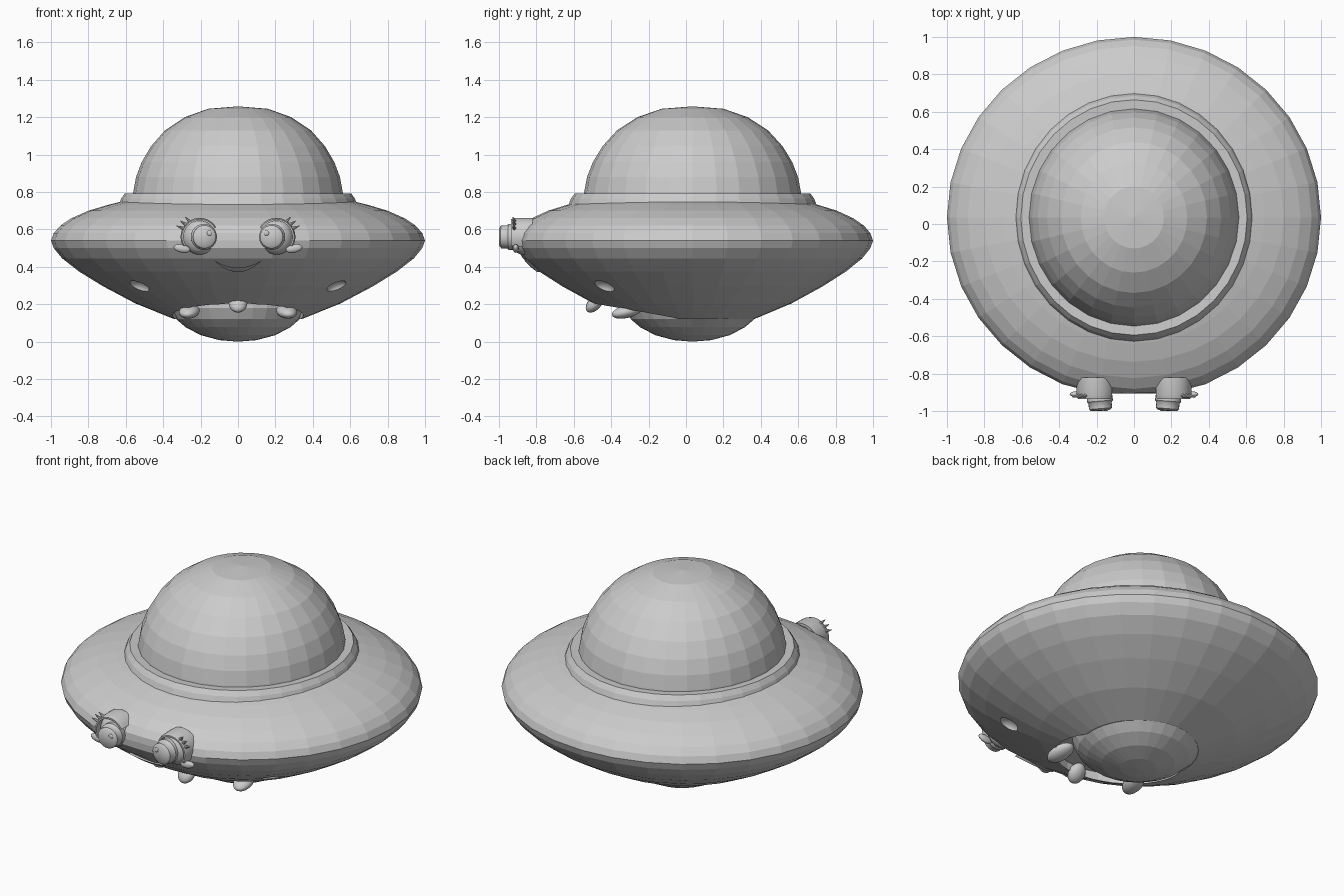
import bpy, bmesh
from math import sin, cos, pi, radians, sqrt
from mathutils import Vector, Matrix

if "Cube" in bpy.data.objects:
    bpy.data.objects.remove(bpy.data.objects["Cube"])

CY = 0.035          # centre of the saucer along y
HULL_Y = 0.965      # hull is slightly shorter front to back


def finish(name, bm, smooth=False):
    bmesh.ops.remove_doubles(bm, verts=bm.verts, dist=1e-5)
    bmesh.ops.recalc_face_normals(bm, faces=bm.faces)
    me = bpy.data.meshes.new(name)
    bm.to_mesh(me)
    bm.free()
    ob = bpy.data.objects.new(name, me)
    bpy.context.collection.objects.link(ob)
    if smooth:
        bpy.ops.object.select_all(action='DESELECT')
        ob.select_set(True)
        bpy.context.view_layer.objects.active = ob
        bpy.ops.object.shade_smooth_by_angle(angle=radians(40))
    return ob


def place(pos, direction=(0, 0, 1), scale=(1, 1, 1)):
    rot = Vector(direction).to_track_quat('Z', 'Y').to_matrix().to_4x4()
    return Matrix.Translation(pos) @ rot @ Matrix.Diagonal((*scale, 1))


def lathe(name, pts, seg, mat, smooth=False, closed=False, arc=None):
    """Turn a (radius, height) profile around z, optionally over part of a circle."""
    bm = bmesh.new()
    a0, a1 = arc or (0, 2 * pi)
    rings = []
    for i in range(seg + 1 if arc else seg):
        a = a0 + (a1 - a0) * i / seg
        rings.append([bm.verts.new(mat @ Vector((r * cos(a), r * sin(a), z))) for r, z in pts])
    n = len(pts)
    for i in range(seg):
        p, q = rings[i], rings[(i + 1) % len(rings)]
        for j in range(n if closed else n - 1):
            k = (j + 1) % n
            bm.faces.new((p[j], q[j], q[k], p[k]))
    if arc and closed:
        bm.faces.new(rings[0])
        bm.faces.new(rings[-1])
    bmesh.ops.dissolve_degenerate(bm, dist=1e-6, edges=bm.edges)
    return finish(name, bm, smooth)


def ball(name, mat, seg=16, smooth=True):
    bm = bmesh.new()
    bmesh.ops.create_uvsphere(bm, u_segments=seg, v_segments=seg // 2 + 2, radius=1, matrix=mat)
    return finish(name, bm, smooth)


def cone(name, base, tip, radius):
    base, tip = Vector(base), Vector(tip)
    bm = bmesh.new()
    bmesh.ops.create_cone(bm, cap_ends=True, segments=8, radius1=radius, radius2=0.002,
                          depth=(tip - base).length, matrix=place((base + tip) / 2, tip - base))
    return finish(name, bm, True)


def cut(target, cutter):
    cutter.hide_render = True
    mod = target.modifiers.new("cut", 'BOOLEAN')
    mod.operation, mod.solver, mod.object = 'DIFFERENCE', 'EXACT', cutter
    bpy.context.view_layer.objects.active = target
    bpy.ops.object.modifier_apply(modifier=mod.name)
    bpy.data.objects.remove(cutter)


# Saucer hull, flattened a little at the face
under = [(0.34, 0.12), (0.55, 0.205), (0.72, 0.295), (0.85, 0.375), (0.94, 0.445), (0.985, 0.50), (1.0, 0.54)]
over = [(0.985, 0.58), (0.95, 0.62), (0.89, 0.66), (0.80, 0.70), (0.70, 0.73), (0.60, 0.755)]
hull = lathe("saucer_hull", [(0, 0.12)] + under + over + [(0, 0.755)], 32,
             place((0, CY, 0), scale=(1, HULL_Y, 1)))
for v in hull.data.vertices:
    v.co.y = max(v.co.y, -0.905)

# Mouth opening under the face and two round side dimples
cut(hull, lathe("mouth_cutter", [(0, 0.0), (0.35, 0.0), (0.35, 0.25), (0, 0.25)], 32,
                place((0, -0.13, 0), scale=(1, 1.03, 1))))
for s in (-1, 1):
    pos = Vector((s * 0.53, CY - 0.475, 0.288))
    cut(hull, ball("dimple_cutter", place(pos, (s * 0.36, -0.32, -0.87), (0.058, 0.058, 0.04))))

# Bowl underneath
lathe("belly_bowl", [(0, 0), (0.10, 0.008), (0.20, 0.035), (0.28, 0.077), (0.33, 0.12),
                     (0.36, 0.18), (0.36, 0.24), (0, 0.24)], 28, place((0, CY, 0)))

# Collar and dome
lathe("dome_collar", [(0.64, 0.725), (0.625, 0.765), (0.605, 0.793), (0.55, 0.79), (0.55, 0.725)],
      32, place((0, CY, 0), scale=(1, 1.04, 1)), closed=True)
lathe("cabin_dome", [(0.565, 0.76), (0.56, 0.80), (0.545, 0.88), (0.515, 0.96), (0.465, 1.045),
                     (0.39, 1.13), (0.285, 1.2), (0.16, 1.245), (0, 1.258)],
      28, place((0, CY, 0), scale=(1, 1.035, 1)))

# Teeth along the lip
ball("middle_tooth", place((0, -0.488, 0.205), (0, -0.7, -0.75), (0.05, 0.035, 0.06)))
for s in (-1, 1):
    ball("side_tooth", place((s * 0.26, -0.315, 0.162), (s * 0.2, -1, -0.25), (0.055, 0.035, 0.085)))


# Smile: a crescent laid on the hull surface
def hull_front(x, z):
    for (r0, z0), (r1, z1) in zip(under, under[1:]):
        if z0 <= z <= z1:
            r = r0 + (r1 - r0) * (z - z0) / (z1 - z0)
            return max(-0.905, CY - HULL_Y * sqrt(r * r - x * x))


bm = bmesh.new()
rows = []
for i in range(17):
    t = -1 + i / 8
    x = 0.125 * t
    low, high = 0.372 + 0.06 * t * t, 0.396 + 0.037 * t * t
    rows.append([bm.verts.new((x, hull_front(x, z) + d, z))
                 for z, d in ((low, -0.015), (high, -0.015), (high, 0.03), (low, 0.03))])
for p, q in zip(rows, rows[1:]):
    for j in range(4):
        bm.faces.new((p[j], p[(j + 1) % 4], q[(j + 1) % 4], q[j]))
bm.faces.new(rows[0])
bm.faces.new(rows[-1])
finish("smile", bm, True)

# Eyes with pupils, lids and lashes, mirrored left and right
for s in (-1, 1):
    ex, ez = s * 0.205, 0.56
    ball("eyeball", place((ex, -0.87, ez), scale=(0.09, 0.075, 0.095)), 24)
    aim = (-s * 0.08, -1, 0)
    lathe("pupil", [(0, 0), (0.068, 0), (0.07, 0.035), (0.062, 0.045), (0.062, 0.075), (0.05, 0.085), (0, 0.088)],
          24, place((s * 0.185, -0.912, ez), aim), True)
    ball("pupil_glint", place((s * 0.153, -0.995, ez + 0.02), scale=(0.014, 0.006, 0.014)), 12)
    # half-tube lid over the top of the eye
    frame = Matrix.Translation((ex, -0.82, ez)) @ Matrix.Rotation(pi / 2, 4, 'X')
    start, end = (-30, 150) if s > 0 else (30, 210)
    lathe("eyelid", [(0.102, 0), (0.102, 0.09), (0.095, 0.115), (0.086, 0.115), (0.086, 0)],
          18, frame, True, True, (radians(start), radians(end)))
    for deg in (28, 43, 58):
        c, d = s * cos(radians(deg)), sin(radians(deg))
        cone("upper_lash", (ex + 0.09 * c, -0.915, ez + 0.09 * d),
             (ex + 0.132 * c + s * 0.006, -0.925, ez + 0.125 * d), 0.012)
    ball("lower_lash", place((ex + s * 0.095, -0.91, ez - 0.062), (s, 0, 0.2), (0.016, 0.022, 0.045)))
